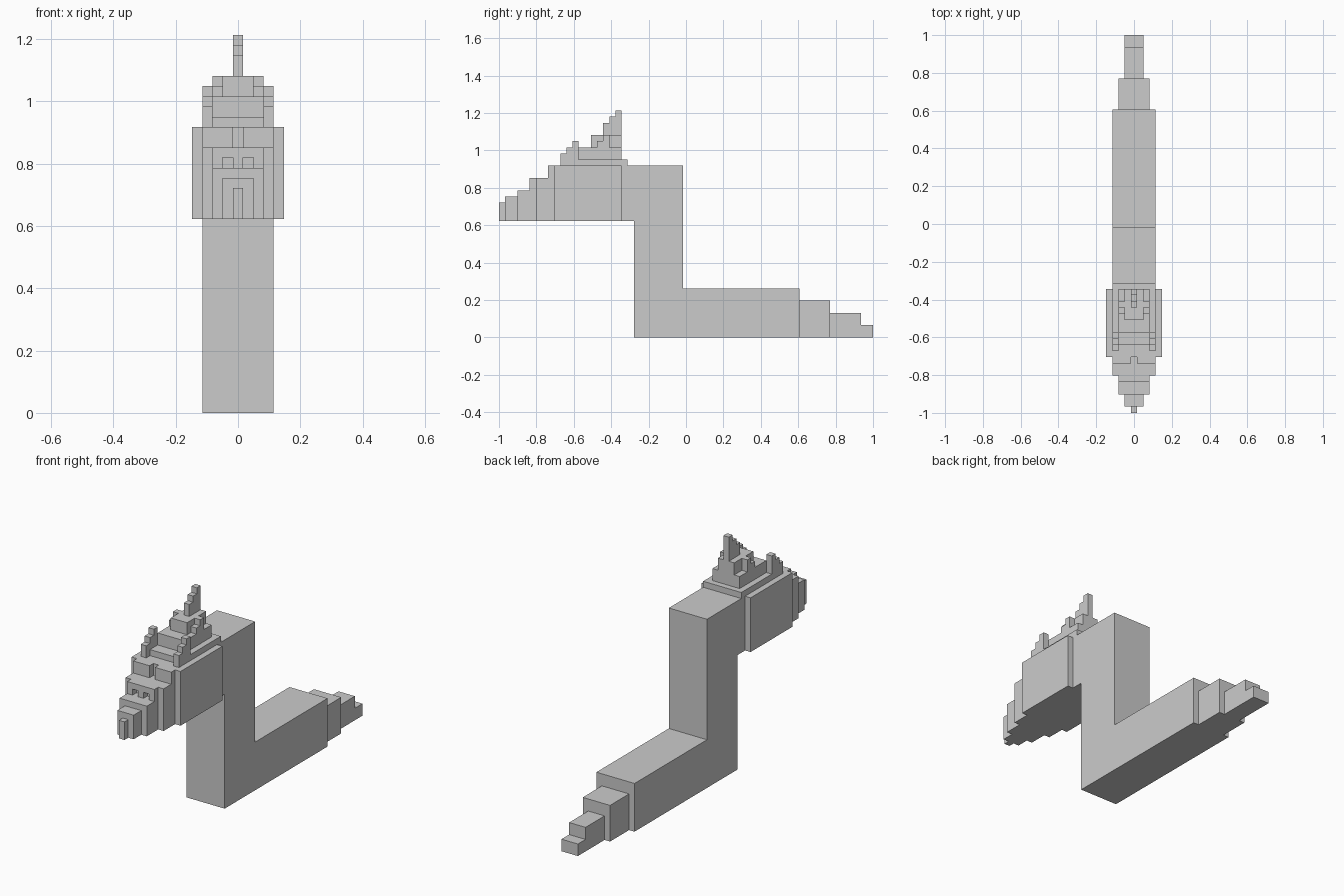
import bpy
import bmesh
from mathutils import Vector

U = 2 / 61          # edge length of one cube of the blocky grid

old = bpy.data.objects.get("Cube")
if old:
    bpy.data.objects.remove(old)


def add_box(bm, x, y, z):
    """Add a box spanning the (min, max) grid ranges x, y and z."""
    verts = bmesh.ops.create_cube(bm, size=1)["verts"]
    for v in verts:
        v.co = Vector([(r[0] if c < 0 else r[1]) * U for c, r in zip(v.co, (x, y, z))])


def build(name, boxes):
    mesh = bpy.data.meshes.new(name)
    bm = bmesh.new()
    for box in boxes:
        add_box(bm, *box)
    bm.to_mesh(mesh)
    bm.free()
    obj = bpy.data.objects.new(name, mesh)
    bpy.context.collection.objects.link(obj)
    return obj


def centred(width, y0, y1, z0, z1):
    return (-width / 2, width / 2), (y0, y1), (z0, z1)


def both_sides(x0, x1, y, z):
    return [((x0, x1), y, z), ((-x1, -x0), y, z)]


# Neck and the long lower body
build("neck", [centred(7, -8.5, -0.5, 0, 28)])
build("body", [centred(7, -0.5, 18.5, 0, 8)])

# Tail narrowing in steps
build("tail", [centred(5, 18.5, 23.5, 0, 6),
               centred(3, 23.5, 28.5, 0, 4),
               centred(3, 28.5, 30.5, 0, 2)])

# Head, with a groove in the middle of the forehead
JAW = 19
build("head", [centred(9, -21.5, -10.5, JAW, 28),
               centred(7, -10.5, -8.5, JAW, 28),
               centred(7, -24.5, -21.5, JAW, 26)]
      + both_sides(0.5, 3.5, (-22.5, -21.5), (26, 28)))

# Snout: tapering steps, with two nostrils sunk into the upper one
build("snout", [centred(1, -30.5, -29.5, JAW, 22),
                centred(3, -29.5, -27.5, JAW, 23),
                centred(5, -27.5, -24.5, JAW, 24),
                centred(5, -25.5, -24.5, 25, 26),
                centred(1, -25.5, -24.5, 24, 25)]
      + both_sides(1.5, 2.5, (-25.5, -24.5), (24, 25)))

# Layers on top of the head
build("head_plate", [centred(7, -19.5, -9.5, 28, 29)])
build("crown_base", [centred(5, -17.5, -10.5, 29, 31)])
build("crown", [centred(3, -15.5, -10.5, 31, 33)])

# Stepped brow horns and crown horns on each side
brow, crown_horns = [], []
for i in range(3):
    y = -20.5 + i
    brow += both_sides(2.5, 3.5, (y, y + 1), (28, 30 + i))
for i in range(2):
    y = -14.5 + i
    crown_horns += both_sides(1.5, 2.5, (y, y + 1), (31, 32 + i))
build("brow_horns", brow)
build("crown_horns", crown_horns)

# Central spire rising towards the back
build("spire", [centred(1, -13.5 + i, -12.5 + i, 33, 35 + i) for i in range(3)])
